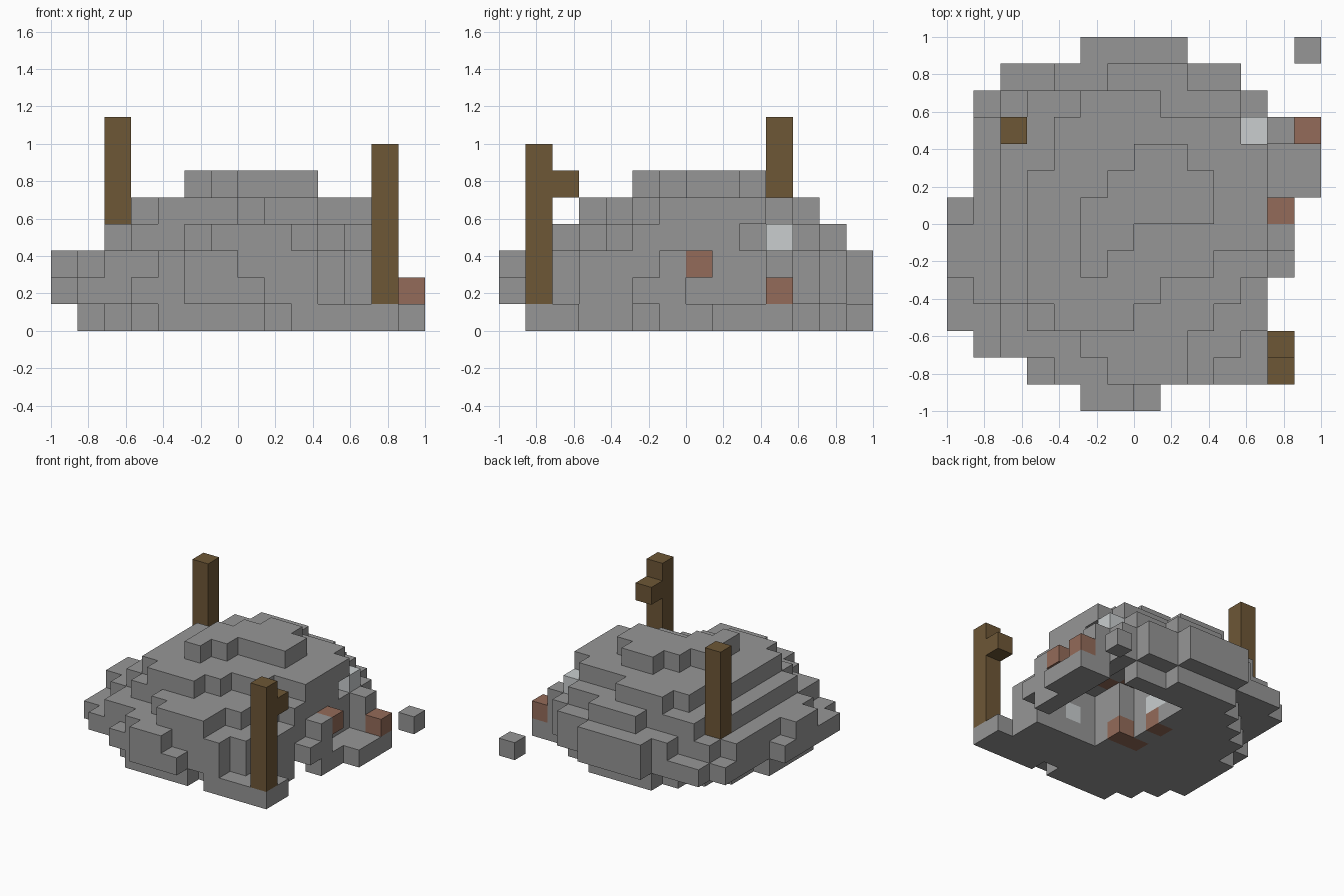
import bpy
import bmesh
from mathutils import Vector

if "Cube" in bpy.data.objects:
    bpy.data.objects.remove(bpy.data.objects["Cube"], do_unlink=True)

UNIT = 1 / 7  # edge length of one block
HALF = 7      # half the grid width in blocks


def make_material(name, rgb):
    mat = bpy.data.materials.new(name)
    mat.use_nodes = True
    color = (*rgb, 1)
    mat.diffuse_color = color
    mat.node_tree.nodes["Principled BSDF"].inputs["Base Color"].default_value = color
    return mat


stone = make_material("stone grey", (.305, .305, .305))
wood = make_material("dark wood", (.155, .095, .037))
brick = make_material("brick red", (.295, .147, .1))
pale = make_material("pale stone", (.585, .615, .625))


def box(x0, y0, x1, y1, z0, z1):
    """Set of grid cells in a block range, ends exclusive."""
    return {(x, y, z) for x in range(x0, x1) for y in range(y0, y1) for z in range(z0, z1)}


# Stone mound, each storey a union of rectangles (x0, y0, x1, y1)
ground = [(5, 12, 9, 13), (4, 11, 11, 12), (3, 10, 12, 11), (2, 3, 12, 10), (1, 4, 2, 8),
          (3, 2, 13, 3), (4, 1, 8, 2), (9, 1, 13, 2), (12, 6, 13, 11), (13, 8, 14, 11),
          (13, 13, 14, 14)]
skirt = [(5, 13, 9, 14), (2, 12, 11, 13), (1, 3, 12, 12), (0, 3, 1, 8), (1, 2, 11, 3),
         (3, 1, 10, 2), (5, 0, 8, 1), (12, 5, 13, 7), (12, 10, 13, 11)]
ledge = [(5, 13, 9, 14), (4, 12, 11, 13), (2, 11, 12, 12), (1, 4, 12, 10), (2, 10, 12, 11),
         (2, 3, 12, 4), (2, 2, 11, 3), (4, 1, 10, 2), (5, 0, 7, 1), (0, 5, 1, 7),
         (12, 10, 13, 11), (12, 6, 13, 7), (1, 10, 2, 11)]
shoulder = [(6, 12, 9, 13), (3, 11, 11, 12), (2, 4, 11, 11), (11, 5, 12, 9),
            (3, 3, 10, 4), (5, 2, 9, 3), (6, 1, 9, 2)]
roof = [(5, 11, 8, 12), (4, 9, 11, 11), (3, 4, 8, 9), (4, 3, 7, 4), (8, 5, 10, 9),
        (10, 6, 12, 10)]
crown = [(7, 9, 9, 10), (6, 8, 10, 9), (5, 7, 10, 8), (5, 6, 7, 7), (5, 5, 6, 6)]

mound = set()
for level, rects in enumerate([ground, skirt, ledge, shoulder, roof, crown]):
    for rect in rects:
        mound |= box(*rect, level, level + 1)

# Hollow chamber open at the bottom, with a gap in its side wall
mound -= box(7, 7, 11, 11, 0, 3) | box(8, 5, 11, 7, 0, 3) | box(11, 5, 12, 11, 0, 1)
mound -= box(9, 9, 12, 10, 3, 4)

# Timber posts, one with a short branch
branch_post = box(12, 1, 13, 2, 1, 7) | box(12, 2, 13, 3, 5, 6)
rear_post = box(2, 10, 3, 11, 3, 8)
mound -= rear_post

# Accent blocks outside and inside the chamber
brick_blocks = {(12, 7, 2), (13, 10, 1), (8, 6, 3), (7, 7, 3), (6, 8, 0)} | box(6, 6, 8, 7, 0, 1)
pale_blocks = {(11, 10, 3), (6, 8, 1), (6, 9, 1), (9, 4, 1)}
mound -= brick_blocks | pale_blocks

everything = mound | branch_post | rear_post | brick_blocks | pale_blocks
AXES = [Vector((1, 0, 0)), Vector((0, 1, 0)), Vector((0, 0, 1))]


def build(name, cells, mat):
    """Mesh the exposed sides of a set of blocks."""
    bm = bmesh.new()
    for cell in sorted(cells):
        middle = Vector(cell) + Vector((.5 - HALF, .5 - HALF, .5))
        for i, axis in enumerate(AXES):
            for sign in (-1, 1):
                near = tuple(int(c + sign * a) for c, a in zip(cell, axis))
                if near in everything:
                    continue
                u = AXES[(i + 1) % 3] / 2
                v = AXES[(i + 2) % 3] / 2 * sign
                c = middle + axis * sign / 2
                bm.faces.new([bm.verts.new(p * UNIT) for p in (c - u - v, c + u - v, c + u + v, c - u + v)])
    bmesh.ops.remove_doubles(bm, verts=bm.verts[:], dist=UNIT / 100)
    mesh = bpy.data.meshes.new(name)
    bm.to_mesh(mesh)
    bm.free()
    mesh.materials.append(mat)
    obj = bpy.data.objects.new(name, mesh)
    bpy.context.scene.collection.objects.link(obj)


build("stone_mound", mound, stone)
build("branch_post", branch_post, wood)
build("rear_post", rear_post, wood)
build("brick_blocks", brick_blocks, brick)
build("pale_blocks", pale_blocks, pale)
